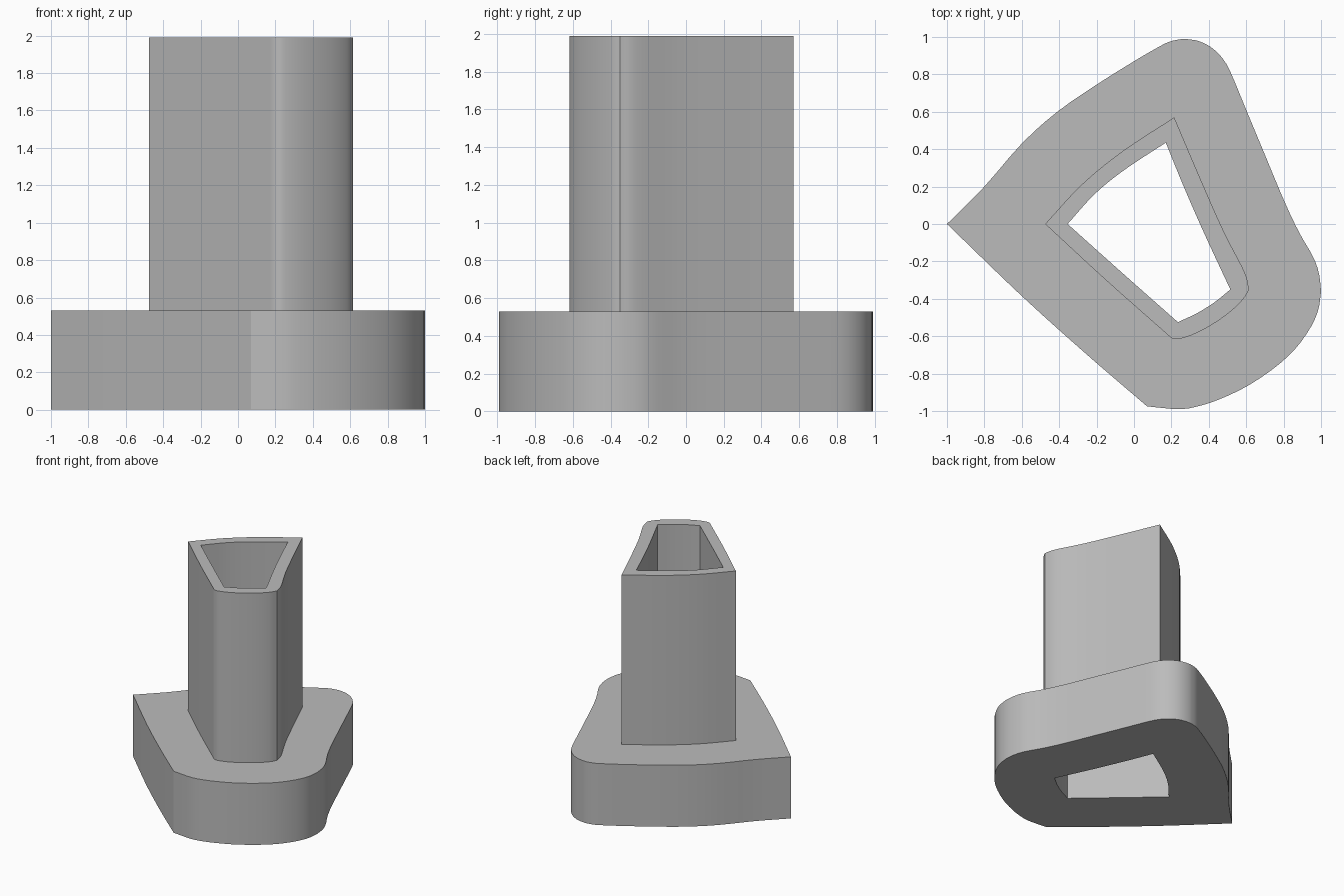
import bpy
import bmesh
from mathutils import Vector

default_cube = bpy.data.objects.get("Cube")
if default_cube:
    bpy.data.objects.remove(default_cube, do_unlink=True)

STEPS = 24            # samples along each of the four sides
FLANGE_TOP = 0.53
TUBE_TOP = 1.99


def smooth_side(points):
    """Sample a smooth curve through the points, leaving out the last one."""
    pts = [Vector(p) for p in points]
    pts = [2 * pts[0] - pts[1]] + pts + [2 * pts[-1] - pts[-2]]
    spans = len(pts) - 3
    samples = []
    for step in range(STEPS):
        u = step * spans / STEPS
        i = int(u)
        t = u - i
        before, start, end, after = pts[i:i + 4]
        samples.append(0.5 * (2 * start + (end - before) * t
                              + (2 * before - 5 * start + 4 * end - after) * t ** 2
                              + (3 * start - before - 3 * end + after) * t ** 3))
    return samples


def outline(*sides):
    """Join sides into a closed outline; each side ends where the next starts."""
    samples = []
    for index, side in enumerate(sides):
        following = sides[(index + 1) % len(sides)]
        samples += smooth_side(side + [following[0]])
    return samples


# Outlines run from the left corner to the back, right and front corners
flange_outline = outline(
    [(-1, 0), (-.8, .2), (-.6, .43), (-.41, .6), (-.2, .745), (0, .87), (.12, .94), (.19, .975)],
    [(.26, .99), (.34, .98), (.42, .94), (.485, .87), (.53, .78), (.6, .61), (.7, .37),
     (.8, .13), (.88, -.04), (.96, -.18), (.99, -.27)],
    [(1, -.36), (.985, -.46), (.94, -.56), (.86, -.67), (.75, -.77), (.6, -.87),
     (.45, -.94), (.34, -.975), (.24, -.99)],
    [(.07, -.975), (-.25, -.7), (-.6, -.385)],
)
tube_outline = outline(
    [(-.475, 0), (-.28, .21), (-.06, .39)],
    [(.215, .57), (.36, .23), (.48, -.04), (.59, -.255)],
    [(.615, -.35), (.585, -.4), (.52, -.465), (.43, -.53), (.33, -.585), (.24, -.615)],
    [(.2, -.61), (-.15, -.3)],
)
bore_outline = outline(
    [(-.355, 0), (-.21, .16), (-.05, .29)],
    [(.17, .435), (.27, .19), (.38, -.06)],
    [(.515, -.35), (.435, -.415), (.34, -.475)],
    [(.235, -.525), (-.07, -.255)],
)

# Flanged tube: one watertight skin, ring by ring, closing through the bore
bm = bmesh.new()
layers = [
    (bore_outline, 0), (flange_outline, 0), (flange_outline, FLANGE_TOP),
    (tube_outline, FLANGE_TOP), (tube_outline, TUBE_TOP), (bore_outline, TUBE_TOP),
]
rings = [[bm.verts.new((p.x, p.y, z)) for p in ring] for ring, z in layers]
for lower, upper in zip(rings, rings[1:] + rings[:1]):
    for i in range(len(lower)):
        bm.faces.new((lower[i - 1], lower[i], upper[i], upper[i - 1]))
bmesh.ops.recalc_face_normals(bm, faces=bm.faces)

mesh = bpy.data.meshes.new("flanged_tube")
bm.to_mesh(mesh)
bm.free()
tube = bpy.data.objects.new("flanged_tube", mesh)
bpy.context.collection.objects.link(tube)

# Plain grey finish
grey = bpy.data.materials.new("plain_grey")
grey.use_nodes = True
colour = (0.5, 0.5, 0.5, 1)
grey.diffuse_color = colour
grey.node_tree.nodes["Principled BSDF"].inputs["Base Color"].default_value = colour
mesh.materials.append(grey)

bpy.ops.object.select_all(action="DESELECT")
tube.select_set(True)
bpy.context.view_layer.objects.active = tube
bpy.ops.object.shade_smooth_by_angle(angle=0.5)
